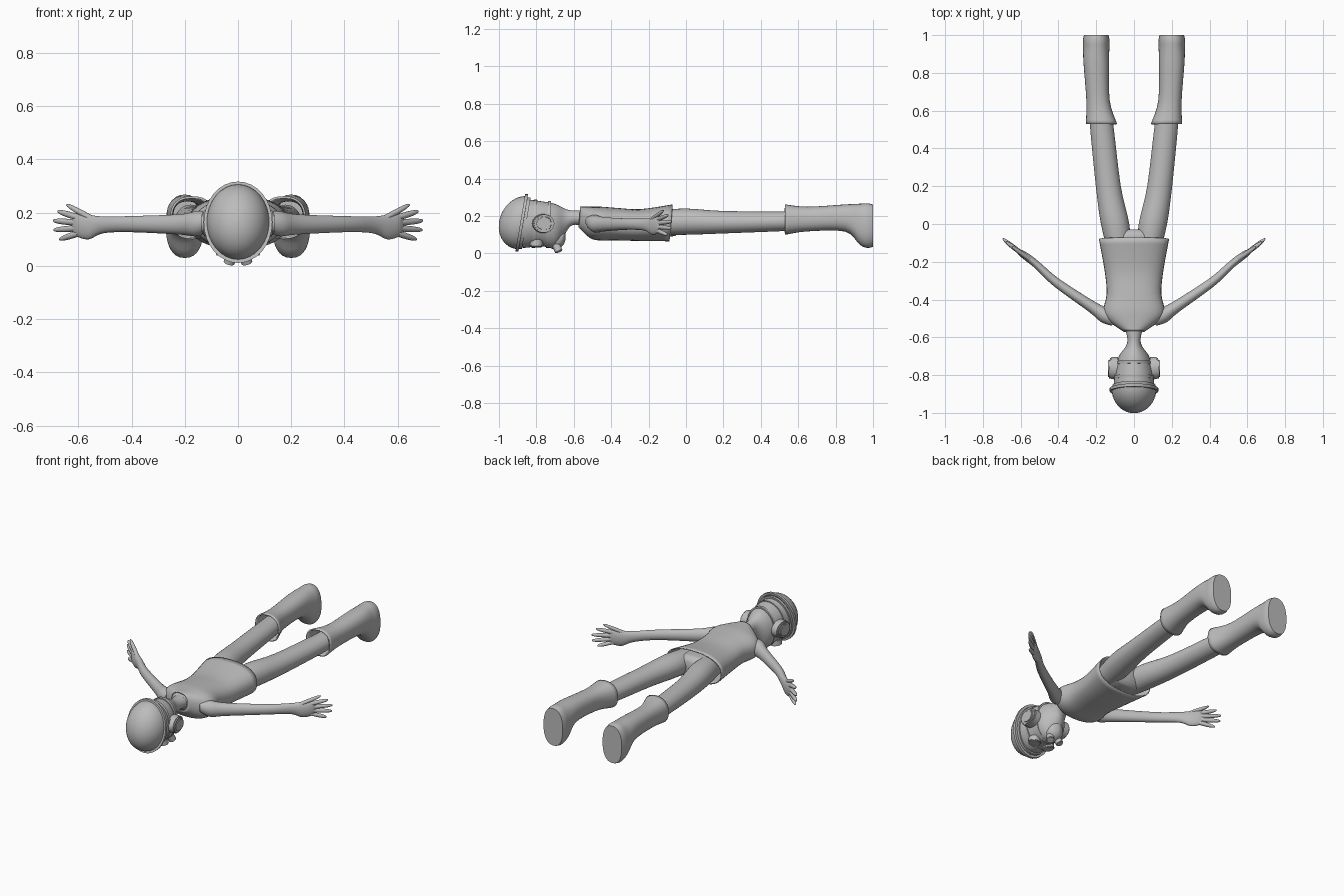
import bpy, bmesh, math
from mathutils import Vector, Matrix

if "Cube" in bpy.data.objects:
    bpy.data.objects.remove(bpy.data.objects["Cube"])

grey = bpy.data.materials.new("plain grey")
grey.use_nodes = True
grey.diffuse_color = (.5, .5, .5, 1)
grey.node_tree.nodes["Principled BSDF"].inputs["Base Color"].default_value = grey.diffuse_color


def finish(name, bm):
    bmesh.ops.recalc_face_normals(bm, faces=bm.faces)
    mesh = bpy.data.meshes.new(name)
    bm.to_mesh(mesh)
    bm.free()
    mesh.materials.append(grey)
    ob = bpy.data.objects.new(name, mesh)
    bpy.context.collection.objects.link(ob)
    bpy.ops.object.select_all(action="DESELECT")
    ob.select_set(True)
    bpy.context.view_layer.objects.active = ob
    bpy.ops.object.shade_smooth_by_angle(angle=math.radians(40))
    return ob


def spline(rows, steps):
    """Smooth interpolation between neighbouring section rows."""
    rows = [Vector(row) for row in rows]
    padded = [rows[0], *rows, rows[-1]]
    result = []
    for before, start, end, after in zip(padded, rows, rows[1:], padded[3:]):
        leave, arrive = (end - before) / 2, (after - start) / 2
        for step in range(steps):
            t = step / steps
            ease = t * t * (3 - 2 * t)
            result.append(start.lerp(end, ease) + leave * t * (1 - t) ** 2
                          - arrive * t * t * (1 - t))
    return result + [rows[-1]]


def loft(name, rows, side=1, turn=0, steps=4, segments=32, power=1, shear=0,
         caps=(True, True), ring=False):
    """Skin sections (x, y, half width, low z, high z); turn is the heading away from +y."""
    bm = bmesh.new()
    loops = []
    for x, y, half_width, low, high in spline(rows, steps):
        middle, half_height = (low + high) / 2, (high - low) / 2
        loop = []
        for k in range(segments):
            angle = math.tau * k / segments
            c, s = math.cos(angle), math.sin(angle)
            across = math.copysign(abs(c) ** power, c) * half_width
            up = math.copysign(abs(s) ** power, s) * half_height
            loop.append(bm.verts.new((side * (x + across * math.cos(turn)),
                                      y - across * math.sin(turn) + shear * up, middle + up)))
        loops.append(loop)
    pairs = list(zip(loops, loops[1:]))
    if ring:
        pairs.append((loops[-1], loops[0]))
    for first, second in pairs:
        for k in range(segments):
            bm.faces.new((first[k - 1], first[k], second[k], second[k - 1]))
    if not ring:
        for wanted, loop in zip(caps, (loops[0], loops[-1])):
            if wanted:
                bm.faces.new(loop)
    return finish(name, bm)


def centred(rows):
    return [(0, *row) for row in rows]


def band(name, y, half_width, low, high, shear, width=.016, thick=.015):
    """Flat hoop around the head."""
    front, back = y - width / 2, y + width / 2
    outer = (half_width, low, high)
    inner = (half_width - thick, low + thick, high - thick)
    loft(name, centred([(front, *inner), (front, *outer), (back, *outer), (back, *inner)]),
         steps=1, shear=shear, ring=True)


def puck(name, start, end, radius, squash=1):
    """Bevelled disc running between two points."""
    start, end = Vector(start), Vector(end)
    axis = end - start
    bm = bmesh.new()
    bmesh.ops.create_cone(bm, cap_ends=True, segments=28, radius1=radius,
                          radius2=radius * .95, depth=axis.length)
    rims = [e for e in bm.edges if any(len(f.verts) > 4 for f in e.link_faces)]
    bmesh.ops.bevel(bm, geom=rims, offset=radius / 10, segments=2, affect="EDGES")
    bm.transform(Matrix.Translation((start + end) / 2)
                 @ Matrix.Diagonal((1, 1, squash, 1))
                 @ axis.to_track_quat("Z", "Y").to_matrix().to_4x4())
    finish(name, bm)


def thicken(ob, thickness):
    shell = ob.modifiers.new("thickness", "SOLIDIFY")
    shell.thickness = thickness
    shell.offset = -1


# Head and neck, face down
loft("head", centred([
    (-.92, .09, .05, .28), (-.87, .107, .03, .29), (-.78, .1, .04, .28),
    (-.7, .08, .03, .265), (-.65, .045, .1, .24), (-.61, .035, .15, .23),
    (-.54, .05, .15, .23)]))

# Helmet: a quarter-ellipse dome, a tilted brim and a lining
dome = []
for k in range(11):
    angle = math.pi / 2 * (1 - k / 10) * .98
    spread = math.cos(angle)
    dome.append((-.875 - math.sin(angle) / 8, .118 * spread,
                 .165 - .142 * spread, .165 + .142 * spread))
loft("helmet_dome", centred(dome), steps=1, shear=.13)
band("helmet_brim", -.878, .129, .011, .317, .17)
band("helmet_lining", -.862, .115, .024, .3, .17)

# Mask straps, snout, ear pads and breathing filters
band("upper_strap", -.81, .108, .03, .288, .05)
band("lower_strap", -.735, .094, .03, .28, .05)
loft("mask_snout", centred([
    (-.745, .03, .04, .12), (-.7, .05, .02, .12), (-.66, .04, .04, .12),
    (-.645, .01, .07, .12)]))

# Torso, hips and the open-hemmed tunic
loft("torso", centred([
    (-.56, .045, .15, .23), (-.5, .13, .1, .24), (-.37, .13, .085, .23),
    (-.1, .145, .09, .235), (-.05, .12, .1, .23), (-.03, .07, .13, .21)]))
tunic = loft("tunic", centred([
    (-.57, .055, .14, .25), (-.51, .14, .085, .25), (-.46, .163, .07, .25),
    (-.37, .145, .07, .243), (-.25, .155, .067, .237), (-.08, .186, .065, .262)]),
    power=.85, shear=.08, caps=(False, False))
thicken(tunic, .006)

TURN = math.radians(52)


def digit(name, side, root, tip):
    """Tapered finger with a rounded end."""
    rows = []
    for k in range(9):
        t = 1 - (1 - k / 8) ** 2
        radius = .001 + .011 * math.sqrt(1 - t ** 4)
        x, y, z = Vector(root).lerp(Vector(tip), t)
        rows.append((x, y, radius, z - radius, z + radius))
    loft(name, rows, side, TURN, steps=1, segments=14)


for side, label in ((1, "left"), (-1, "right")):
    # Head fittings
    puck(label + "_ear_pad", (side * .085, -.765, .16), (side * .132, -.76, .16), .06, .85)
    puck(label + "_ear_cap", (side * .125, -.76, .16), (side * .138, -.76, .16), .045, .85)
    puck(label + "_filter", (side * .02, -.7, .06), (side * .034, -.68, .01), .022)
    puck(label + "_eyepiece", (side * .045, -.8, .07), (side * .05, -.8, .035), .036)

    # Leg and boot
    loft(label + "_leg", [
        (.075, -.16, .06, .1, .23), (.1, 0, .075, .1, .24), (.136, .2, .066, .107, .227),
        (.172, .53, .062, .12, .225), (.178, .6, .055, .125, .23)], side)
    boot = loft(label + "_boot", [
        (.172, .53, .083, .1, .262), (.19, .65, .062, .118, .25), (.2, .85, .067, .117, .262),
        (.2, .93, .07, .046, .266), (.2, .97, .071, .03, .268), (.2, 1, .065, .036, .262)],
        side, power=.85, caps=(False, True))
    thicken(boot, .008)

    # Arm and palm
    loft(label + "_arm", [
        (.1, -.515, .03, .14, .2), (.15, -.485, .042, .112, .206), (.22, -.44, .031, .118, .194),
        (.41, -.31, .024, .127, .187), (.51, -.22, .02, .122, .186), (.56, -.18, .02, .1, .192),
        (.6, -.152, .016, .108, .198), (.622, -.136, .006, .125, .185)], side, TURN)

    # Thumb and a fan of four fingers, longest in the middle
    digit(label + "_thumb", side, (.55, -.188, .178), (.645, -.12, .23))
    for k, finger in enumerate(("index", "middle", "ring", "little")):
        reach = .01 * (k - 1.4) ** 2
        digit(f"{label}_{finger}_finger", side, (.6, -.152, .182 - .02 * k),
              (.697 - reach, -.075 - reach, .205 - .035 * k))
